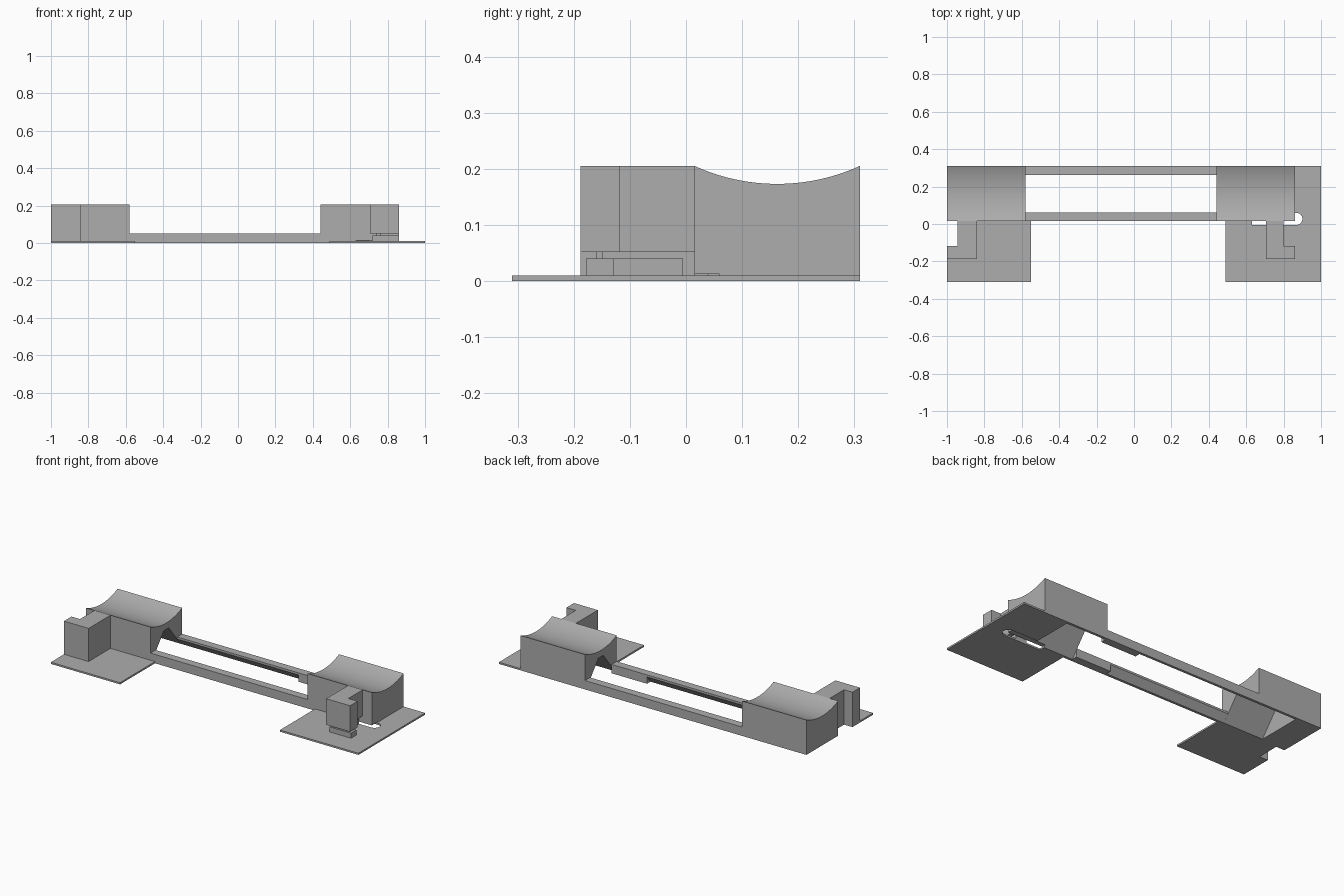
import bpy, bmesh, math
from mathutils import Vector

cube = bpy.data.objects.get("Cube")
if cube:
    bpy.data.objects.remove(cube, do_unlink=True)

grey = bpy.data.materials.new("plain grey")
grey.use_nodes = True
colour = (0.42, 0.42, 0.42, 1)
grey.diffuse_color = colour
grey.node_tree.nodes["Principled BSDF"].inputs["Base Color"].default_value = colour


def prism(name, outline, lo, hi, axis="z"):
    """Extrude an outline along z (points x, y) or along x (points y, z)."""
    bm = bmesh.new()
    place = (lambda a, b: (a, b, lo)) if axis == "z" else (lambda a, b: (lo, a, b))
    face = bm.faces.new([bm.verts.new(place(a, b)) for a, b in outline])
    grown = bmesh.ops.extrude_face_region(bm, geom=[face])
    move = Vector((0, 0, hi - lo)) if axis == "z" else Vector((hi - lo, 0, 0))
    bmesh.ops.translate(bm, vec=move,
                        verts=[v for v in grown["geom"] if isinstance(v, bmesh.types.BMVert)])
    bmesh.ops.recalc_face_normals(bm, faces=bm.faces)
    mesh = bpy.data.meshes.new(name)
    bm.to_mesh(mesh)
    bm.free()
    mesh.materials.append(grey)
    obj = bpy.data.objects.new(name, mesh)
    bpy.context.collection.objects.link(obj)
    return obj


def select(obj):
    bpy.ops.object.select_all(action="DESELECT")
    obj.select_set(True)
    bpy.context.view_layer.objects.active = obj


def cut(obj, cutter):
    mod = obj.modifiers.new("cut", "BOOLEAN")
    mod.operation = "DIFFERENCE"
    mod.solver = "EXACT"
    mod.object = cutter
    select(obj)
    bpy.ops.object.modifier_apply(modifier=mod.name)
    bpy.data.objects.remove(cutter, do_unlink=True)


def rect(x0, x1, y0, y1):
    return [(x0, y0), (x1, y0), (x1, y1), (x0, y1)]


FRONT, BACK, TOP, PLATE = 0.015, 0.31, 0.205, 0.01
MID, HALF, SAG = (FRONT + BACK) / 2, (BACK - FRONT) / 2, 0.032
radius = (HALF ** 2 + SAG ** 2) / (2 * SAG)
swing = math.asin(HALF / radius)

# Cradle block profile: a box with a shallow round hollow on top
cradle = [(BACK, 0), (FRONT, 0)]
for i in range(25):
    a = swing * (i / 12 - 1)
    cradle.append((MID + radius * math.sin(a), TOP - SAG + radius * (1 - math.cos(a))))

# Tunnel profile, sloping inwards from the floor
slope = 0.11 / 0.135
tunnel = [(MID - 0.1325 - 0.01 * slope, -0.01), (MID + 0.1325 + 0.01 * slope, -0.01),
          (MID + 0.0225, 0.135), (MID - 0.0225, 0.135)]


def cradle_block(name, x0, x1, hole0, hole1):
    obj = prism(name, cradle, x0, x1, "x")
    cut(obj, prism("tunnel_cutter", tunnel, hole0, hole1, "x"))
    return obj


def slot_cutter():
    # Rounded slot beneath the key arm
    pts = [(0.63, 0.06), (0.63, -0.005)]
    for i in range(13):
        a = math.pi * (i / 12 - 0.5)
        pts.append((0.868 + 0.0325 * math.cos(a), 0.0275 + 0.0325 * math.sin(a)))
    return prism("slot_cutter", pts, -0.02, 0.012)


right_block = cradle_block("right_cradle", -1, -0.58, -0.84, -0.5)
left_block = cradle_block("left_cradle", 0.44, 0.86, 0.4, 0.70)
cut(left_block, slot_cutter())
for block in (right_block, left_block):
    select(block)
    bpy.ops.object.shade_smooth_by_angle(angle=math.radians(25))

# Rails: undercut along most of the length, square near the left cradle
rail_top, rail_w, step = 0.052, 0.047, 0.21
for name, edge, s in (("front_rail", FRONT, 1), ("back_rail", BACK, -1)):
    undercut = [(edge, 0), (edge + s * 0.015, 0),
                (edge + s * rail_w, rail_top - 0.012),
                (edge + s * rail_w, rail_top), (edge, rail_top)]
    square = rect(edge, edge + s * rail_w, 0, rail_top)
    prism(name + "_undercut", undercut, -0.58, step, "x")
    prism(name + "_square", square, step, 0.44, "x")

# Right foot plate, notched beside the post
prism("right_foot_plate",
      [(-1, -0.31), (-0.55, -0.31), (-0.55, FRONT), (-0.945, FRONT),
       (-0.945, -0.118), (-1, -0.118)], 0, PLATE)

# Left foot plate, wrapping round the end of the cradle
left_plate = prism("left_foot_plate",
                   [(0.49, -0.31), (1, -0.31), (1, BACK), (0.86, BACK),
                    (0.86, FRONT), (0.49, FRONT)], 0, PLATE)
cut(left_plate, slot_cutter())


def hook(x0, x1, x2, y0, y1, y2):
    """L-shaped outline: arm from x0 to x1, toe reaching x2."""
    return [(x0, y0), (x2, y0), (x2, y1), (x1, y1), (x1, y2), (x0, y2)]


# Hooked posts in front of the cradles
prism("right_post", hook(-0.84, -0.945, -1, -0.188, -0.118, FRONT), PLATE, TOP)
prism("left_post", hook(0.705, 0.80, 0.86, -0.188, -0.118, FRONT), rail_top, TOP)

# Support under the raised left post
prism("left_post_base", hook(0.72, 0.79, 0.86, -0.178, -0.128, -0.005), PLATE, 0.04)
prism("left_post_peg", rect(0.74, 0.765, -0.16, -0.148), 0.04, rail_top)
